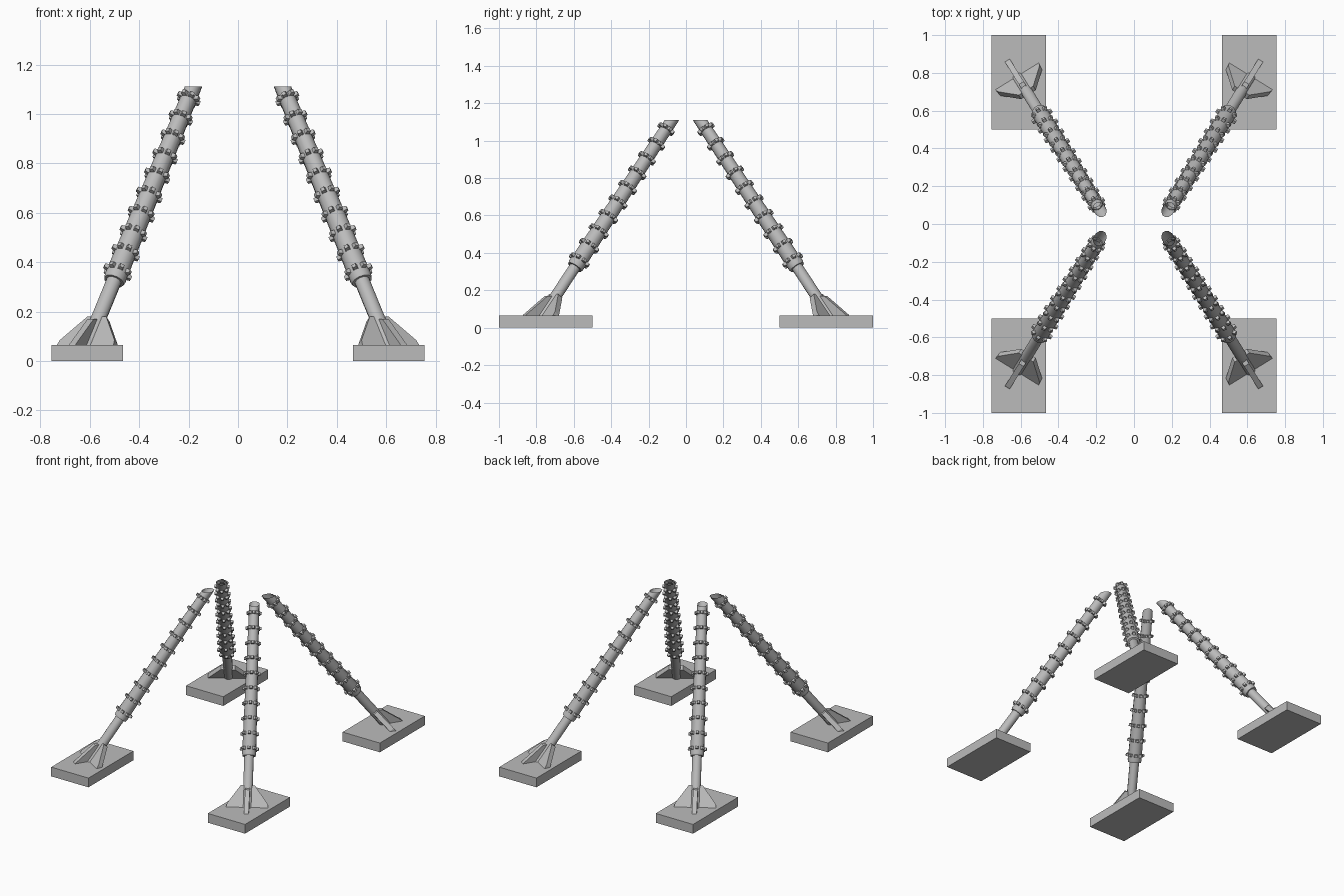
import bpy, bmesh, math
from mathutils import Vector, Matrix

cube = bpy.data.objects.get("Cube")
if cube:
    bpy.data.objects.remove(cube, do_unlink=True)

grey = bpy.data.materials.new("light grey")
grey.use_nodes = True
grey.diffuse_color = (0.5, 0.5, 0.5, 1)
grey.node_tree.nodes["Principled BSDF"].inputs["Base Color"].default_value = (0.5, 0.5, 0.5, 1)

# Leg axis: runs from the foot up and inward to the cut top
PAD_TOP, LEG_TOP = 0.065, 1.11
FOOT = Vector((0.608, 0.765, PAD_TOP))
TOP = Vector((0.18, 0.075, LEG_TOP))
AXIS = (TOP - FOOT).normalized()
OUT = Vector((-AXIS.x, -AXIS.y, 0)).normalized()
SIDE = Vector((OUT.y, -OUT.x, 0))
FRONT = AXIS.cross(SIDE)          # perpendicular to the axis, in its vertical plane


def at_height(z):
    return FOOT + AXIS * ((z - FOOT.z) / AXIS.z)


def finish(bm, name, smooth=False):
    """Make an object mirrored to all four corners."""
    bmesh.ops.recalc_face_normals(bm, faces=bm.faces)
    mesh = bpy.data.meshes.new(name)
    bm.to_mesh(mesh)
    bm.free()
    mesh.materials.append(grey)
    ob = bpy.data.objects.new(name, mesh)
    bpy.context.collection.objects.link(ob)
    if smooth:
        bpy.ops.object.select_all(action='DESELECT')
        ob.select_set(True)
        bpy.context.view_layer.objects.active = ob
        bpy.ops.object.shade_smooth_by_angle(angle=math.radians(40))
    mirror = ob.modifiers.new("four corners", 'MIRROR')
    mirror.use_axis = (True, True, False)
    mirror.use_mirror_merge = False
    return ob


def tube(bm, stations, sides):
    """Open tube around the leg axis; stations are (point, radius)."""
    rings = []
    for p, r in stations:
        angles = [2 * math.pi * (i + 0.5) / sides for i in range(sides)]
        rings.append([bm.verts.new(p + SIDE * (r * math.cos(a)) + FRONT * (r * math.sin(a)))
                      for a in angles])
    for a, b in zip(rings, rings[1:]):
        for i in range(sides):
            j = (i + 1) % sides
            bm.faces.new((a[i], a[j], b[j], b[i]))


def cut(bm, z, up):
    bmesh.ops.bisect_plane(bm, geom=bm.verts[:] + bm.edges[:] + bm.faces[:],
                           plane_co=(0, 0, z), plane_no=(0, 0, 1),
                           clear_outer=up, clear_inner=not up)


def plate(bm, points, normal, thickness):
    """Flat plate from an outline, centred on its plane."""
    half = normal * (thickness / 2)
    a = [bm.verts.new(p - half) for p in points]
    b = [bm.verts.new(p + half) for p in points]
    bm.faces.new(a)
    bm.faces.new(b[::-1])
    for i in range(len(a)):
        j = (i + 1) % len(a)
        bm.faces.new((a[i], a[j], b[j], b[i]))


# Foot pads
bm = bmesh.new()
bmesh.ops.create_cube(bm, size=1, matrix=Matrix.Translation((0.61, 0.75, PAD_TOP / 2))
                      @ Matrix.Diagonal((0.29, 0.5, PAD_TOP, 1)))
finish(bm, "foot_pads")

# Inner leg tubes
bm = bmesh.new()
tube(bm, [(at_height(0), 0.031), (at_height(0.42), 0.031)], 12)
cut(bm, 0.05, False)
finish(bm, "lower_legs", True)

# Tapered sleeves, cut level at the top
SLEEVE_LOW, R_LOW, R_HIGH = 0.323, 0.046, 0.033
slope = (R_HIGH - R_LOW) / (LEG_TOP - SLEEVE_LOW)


def sleeve_radius(z):
    return R_LOW + slope * (z - SLEEVE_LOW)


bm = bmesh.new()
tube(bm, [(at_height(SLEEVE_LOW), 0.031), (at_height(SLEEVE_LOW), 0.042),
          (at_height(0.335), sleeve_radius(0.335)), (at_height(1.2), sleeve_radius(1.2))], 12)
cut(bm, LEG_TOP, True)
finish(bm, "upper_leg_sleeves", True)

# Rings of small tapered studs
bm = bmesh.new()
ROWS, COLUMNS = 10, 8
for row in range(ROWS):
    z = 0.36 + row * 0.078
    for col in range(COLUMNS):
        a = 2 * math.pi * col / COLUMNS
        outward = SIDE * math.cos(a) + FRONT * math.sin(a)
        across = AXIS.cross(outward)
        m = Matrix((across, AXIS, outward)).transposed().to_4x4()
        m.translation = at_height(z) + outward * (sleeve_radius(z) + 0.004)
        bmesh.ops.create_cone(bm, segments=4, radius1=0.016, radius2=0.011, depth=0.022,
                              cap_ends=True,
                              matrix=m @ Matrix.Rotation(math.pi / 4, 4, 'Z'))
finish(bm, "sleeve_studs")

# Gusset fins: two at the sides and one outward
bm = bmesh.new()
base, crown = at_height(0.055), at_height(0.17)
for s in (1, -1):
    d = SIDE * s
    plate(bm, [base, base + d * 0.135, at_height(0.075) + d * 0.13,
               crown + d * 0.045, crown], FRONT, 0.032)
plate(bm, [base, base + OUT * 0.12, at_height(0.07) + OUT * 0.118,
           crown + OUT * 0.06, crown], SIDE, 0.03)
finish(bm, "foot_fins")
